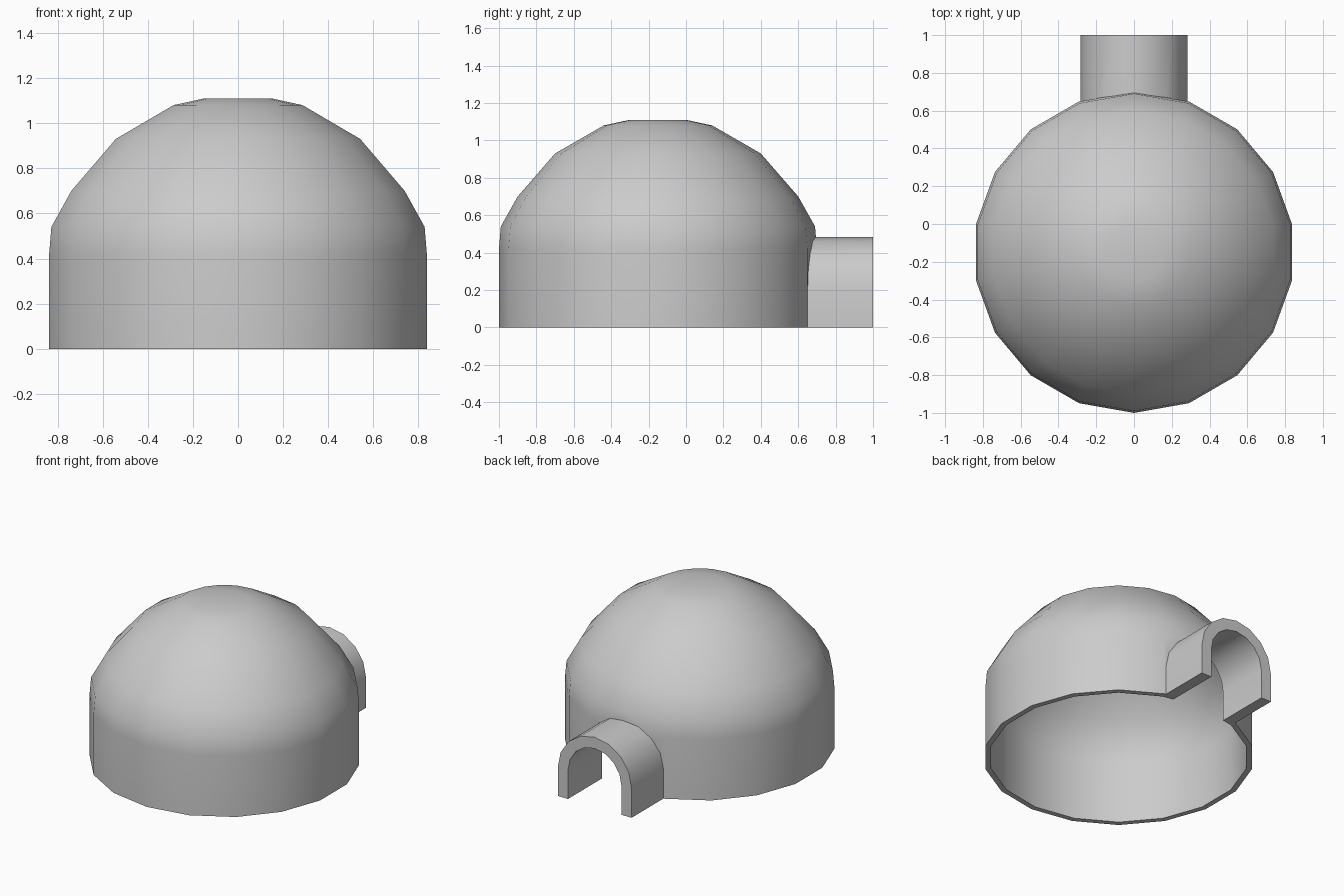
import bpy, bmesh, math
from mathutils import Matrix, Vector

cube = bpy.data.objects.get("Cube")
if cube:
    bpy.data.objects.remove(cube, do_unlink=True)

CENTRE_Y = -0.15
SIDES = 18

grey = bpy.data.materials.new("plain_grey")
grey.use_nodes = True
colour = (0.6, 0.6, 0.6, 1)
grey.diffuse_color = colour
grey.node_tree.nodes["Principled BSDF"].inputs["Base Color"].default_value = colour


def finish(name, bm):
    bmesh.ops.recalc_face_normals(bm, faces=bm.faces)
    mesh = bpy.data.meshes.new(name)
    bm.to_mesh(mesh)
    bm.free()
    mesh.materials.append(grey)
    obj = bpy.data.objects.new(name, mesh)
    bpy.context.collection.objects.link(obj)
    return obj


def dome_solid(name, r_scale, z_scale, bottom):
    """Closed dome turned from a half profile."""
    profile = [(0.85, 0.42), (0.84, 0.54), (0.75, 0.70),
               (0.55, 0.93), (0.29, 1.08), (0.15, 1.11)]
    bm = bmesh.new()
    rings = []
    for r, z in [(0.85, bottom / z_scale)] + profile:
        ring = []
        for i in range(SIDES):
            a = math.tau * i / SIDES + math.pi / 2
            ring.append(bm.verts.new((r * r_scale * math.cos(a),
                                      CENTRE_Y + r * r_scale * math.sin(a), z * z_scale)))
        rings.append(ring)
    for low, high in zip(rings, rings[1:]):
        for i in range(SIDES):
            j = (i + 1) % SIDES
            bm.faces.new((low[i], low[j], high[j], high[i]))
    bm.faces.new(rings[0])
    bm.faces.new(rings[-1])
    return finish(name, bm)


def arch_solid(name, radius, bottom, y0, y1, steps=8):
    """Round-topped prism running along y."""
    spring = 0.2
    outline = [(radius, bottom)]
    for i in range(steps + 1):
        a = math.pi * i / steps
        outline.append((radius * math.cos(a), spring + radius * math.sin(a)))
    outline.append((-radius, bottom))
    bm = bmesh.new()
    face = bm.faces.new([bm.verts.new((x, y0, z)) for x, z in outline])
    ext = bmesh.ops.extrude_face_region(bm, geom=[face], use_keep_orig=True)
    moved = [g for g in ext["geom"] if isinstance(g, bmesh.types.BMVert)]
    bmesh.ops.translate(bm, verts=moved, vec=(0, y1 - y0, 0))
    return finish(name, bm)


def combine(target, other, operation):
    mod = target.modifiers.new(operation.lower(), "BOOLEAN")
    mod.operation = operation
    mod.solver = "EXACT"
    mod.object = other
    bpy.context.view_layer.objects.active = target
    bpy.ops.object.modifier_apply(modifier=mod.name)
    bpy.data.objects.remove(other, do_unlink=True)


# Domed shelter with entrance tunnel, hollowed and open below
shelter = dome_solid("domed_shelter", 1, 1, 0)
combine(shelter, arch_solid("entrance_tunnel", 0.283, 0, 0.3, 1), "UNION")
combine(shelter, dome_solid("room_cutter", 0.957, 0.963, -0.1), "DIFFERENCE")
combine(shelter, arch_solid("doorway_cutter", 0.205, -0.1, 0.3, 1.1), "DIFFERENCE")

bpy.ops.object.select_all(action="DESELECT")
shelter.select_set(True)
bpy.context.view_layer.objects.active = shelter
bpy.ops.object.shade_smooth_by_angle(angle=math.radians(35))
